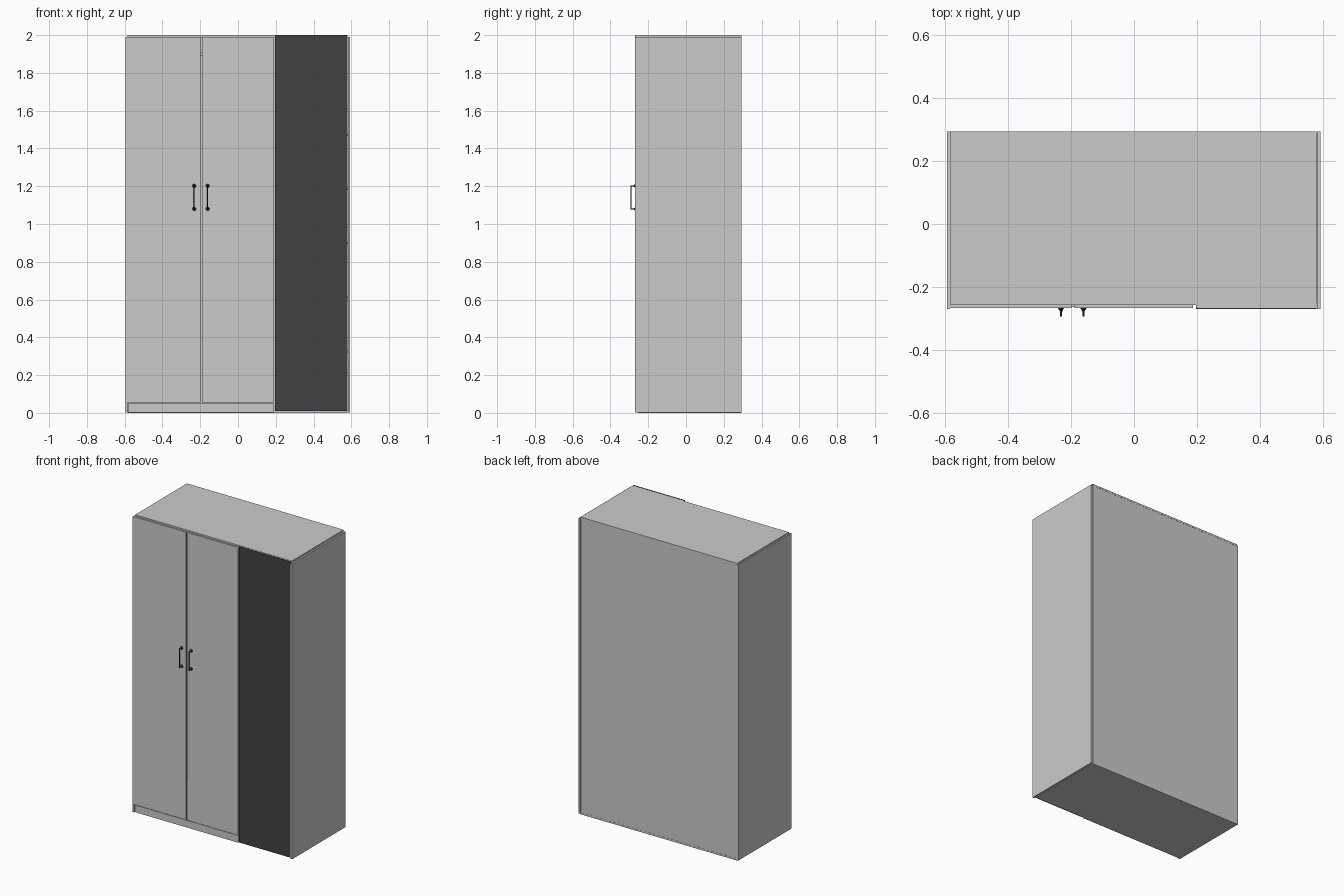
import bpy
from mathutils import Vector

if "Cube" in bpy.data.objects:
    bpy.data.objects.remove(bpy.data.objects["Cube"])

dark = bpy.data.materials.new("dark_glass")
dark.diffuse_color = (0.055, 0.055, 0.055, 1)
dark.use_nodes = True
dark.node_tree.nodes["Principled BSDF"].inputs["Base Color"].default_value = dark.diffuse_color
black = bpy.data.materials.new("black_metal")
black.diffuse_color = (0.02, 0.02, 0.02, 1)
black.use_nodes = True
black.node_tree.nodes["Principled BSDF"].inputs["Base Color"].default_value = black.diffuse_color


def box(name, x0, x1, y0, y1, z0, z1, mat=None):
    bpy.ops.mesh.primitive_cube_add(size=1, location=((x0 + x1) / 2, (y0 + y1) / 2, (z0 + z1) / 2))
    ob = bpy.context.object
    ob.name = name
    ob.scale = (x1 - x0, y1 - y0, z1 - z0)
    bpy.ops.object.transform_apply(location=False, rotation=False, scale=True)
    if mat:
        ob.data.materials.append(mat)
    return ob


def rod(name, a, b, r1, r2, mat=None, sides=16):
    a, b = Vector(a), Vector(b)
    bpy.ops.mesh.primitive_cone_add(vertices=sides, radius1=r1, radius2=r2,
                                    depth=(b - a).length, location=(a + b) / 2)
    ob = bpy.context.object
    ob.name = name
    ob.rotation_euler = (b - a).to_track_quat('Z', 'Y').to_euler()
    bpy.ops.object.shade_smooth_by_angle()
    if mat:
        ob.data.materials.append(mat)
    return ob


# Carcass
box("left_side", -0.595, -0.586, -0.271, 0.294, 0.002, 1.99)
box("right_side", 0.582, 0.593, -0.271, 0.294, 0.002, 1.99)
box("top_panel", -0.586, 0.580, -0.257, 0.294, 1.988, 2.0)
box("bottom_panel", -0.586, 0.580, -0.255, 0.294, 0.0, 0.012)
box("back_panel", -0.586, 0.576, 0.284, 0.293, 0.012, 1.988)
box("plinth", -0.582, 0.188, -0.264, -0.255, 0.002, 0.05)
box("divider", 0.186, 0.197, -0.254, 0.284, 0.012, 1.988)

# Shelves behind the dark door
for i, z in enumerate((0.325, 0.61, 0.90, 1.185, 1.47)):
    box(f"shelf_{i + 1}", 0.197, 0.582, -0.25, 0.284, z - 0.005, z + 0.005)

# Clothes rail
rod("clothes_rail", (-0.588, 0.01, 1.9), (0.187, 0.01, 1.9), 0.008, 0.008)

# Doors
box("left_door", -0.586, -0.199, -0.267, -0.256, 0.054, 1.99)
box("middle_door", -0.190, 0.187, -0.267, -0.256, 0.054, 1.99)
box("right_door", 0.197, 0.581, -0.267, -0.256, 0.01, 1.998)
box("dark_front", 0.197, 0.581, -0.271, -0.267, 0.01, 2.0, dark)

# Handles: two flared feet, two posts and a grip each
for side, x in (("left", -0.232), ("right", -0.161)):
    for end, z in (("lower", 1.08), ("upper", 1.202)):
        rod(f"{side}_handle_{end}_foot", (x, -0.267, z), (x, -0.279, z), 0.010, 0.003, black)
        rod(f"{side}_handle_{end}_post", (x, -0.275, z), (x, -0.294, z), 0.003, 0.003, black)
    rod(f"{side}_handle_grip", (x, -0.292, 1.077), (x, -0.292, 1.205), 0.003, 0.003, black)
